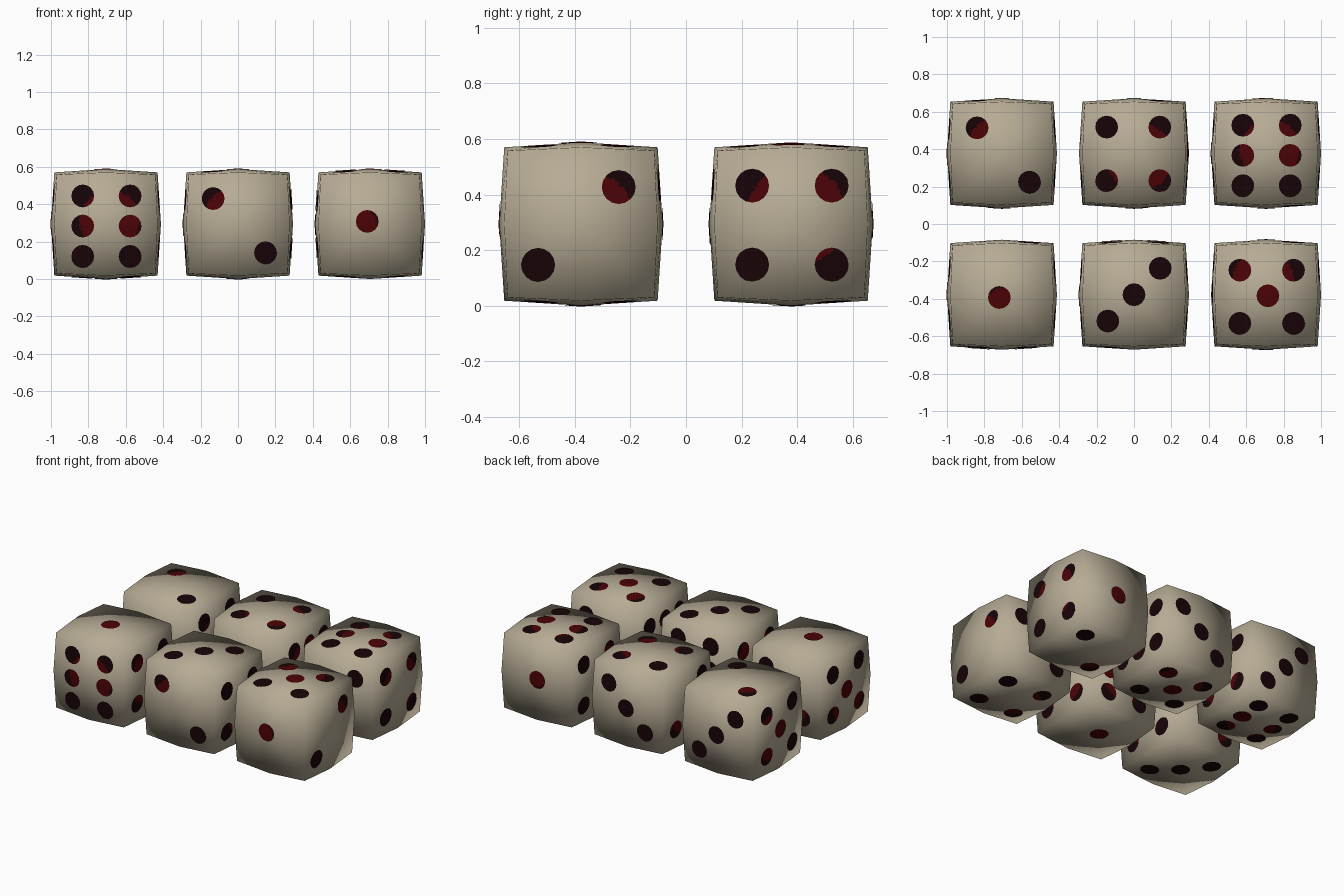
import bpy, bmesh
from mathutils import Vector, Matrix
from mathutils.bvhtree import BVHTree

cube = bpy.data.objects.get("Cube")
if cube:
    bpy.data.objects.remove(cube, do_unlink=True)

HALF = 0.294          # face centre distance from die centre
EDGE, CORNER = 0.276, 0.264
PIP_R, LIFT = 0.061, 0.003
X, Y, Z = Vector((1, 0, 0)), Vector((0, 1, 0)), Vector((0, 0, 1))


def make_material(name, rgb):
    mat = bpy.data.materials.new(name)
    mat.use_nodes = True
    col = (*rgb, 1.0)
    mat.diffuse_color = col
    bsdf = next(n for n in mat.node_tree.nodes if n.type == 'BSDF_PRINCIPLED')
    bsdf.inputs["Base Color"].default_value = col
    bsdf.inputs["Roughness"].default_value = 0.6
    return mat


ivory = make_material("ivory", (0.47, 0.41, 0.30))
near_black = make_material("near black", (0.009, 0.001, 0.002))
dark_red = make_material("dark red", (0.07, 0.001, 0.002))


def make_mesh(bm, name, *mats):
    mesh = bpy.data.meshes.new(name)
    bm.to_mesh(mesh)
    for mat in mats:
        mesh.materials.append(mat)
    for p in mesh.polygons:
        p.use_smooth = True
    return mesh


def add_object(name, mesh):
    ob = bpy.data.objects.new(name, mesh)
    bpy.context.collection.objects.link(ob)
    return ob


def die_body():
    """Cube with each face split in four and swollen towards its middle."""
    bm = bmesh.new()
    bmesh.ops.create_cube(bm, size=2)
    bmesh.ops.subdivide_edges(bm, edges=bm.edges[:], cuts=1, use_grid_fill=True)
    size = {1: HALF, 2: EDGE, 3: CORNER}
    rank = {}
    for v in bm.verts:
        rank[v] = sum(abs(c) > 0.5 for c in v.co)
        v.co *= size[rank[v]]
    # crease each quarter from face middle to corner
    for f in bm.faces[:]:
        mid = next(v for v in f.verts if rank[v] == 1)
        corner = next(v for v in f.verts if rank[v] == 3)
        bmesh.utils.face_split(f, mid, corner)
    bm.normal_update()
    return bm


def grid(us, vs):
    return [(u, v) for u in us for v in vs]


# outward direction, in-face axes, pip centres, and the round zone
# (centre and radius) inside which the pips are red
SIDES = [
    (-Y, X, Z, [(-0.015, 0.014)], (-0.05, 0.0), 0.085),                    # one
    (X, Y, Z, [(0.136, 0.133), (-0.154, -0.147)], (0.04, 0.03), 0.15),     # two
    (Y, X, Z, [(0.141, 0.14), (0, 0), (-0.141, -0.14)], (0, 0), 0),        # three
    (-Z, X, Y, grid((-0.138, 0.146), (-0.146, 0.14)), (-0.03, -0.02), 0.18),  # four
    (Z, X, Y, grid((-0.14, 0.147), (-0.153, 0.131)) + [(0.01, -0.006)],
     (-0.015, 0.07), 0.165),                                               # five
    (-X, Y, Z, grid((-0.15, 0.011, 0.173), (-0.129, 0.124)),
     (-0.02, -0.02), 0.16),                                                # six
]


def die_pips(body):
    """Thin round plates laid onto the swollen faces."""
    tree = BVHTree.FromBMesh(body)
    bm = bmesh.new()
    for n, u, w, spots, red_at, red_size in SIDES:
        red_centre = u * red_at[0] + w * red_at[1]
        for a, b in spots:
            pip = bmesh.new()
            m = Matrix((u, w, n)).transposed().to_4x4()
            m.translation = u * a + w * b + n
            bmesh.ops.create_circle(pip, cap_ends=True, cap_tris=True,
                                    segments=16, radius=PIP_R, matrix=m)
            bmesh.ops.subdivide_edges(pip, edges=pip.edges[:], cuts=2,
                                      use_grid_fill=True)
            for v in pip.verts:
                v.co = tree.ray_cast(v.co, -n)[0] + n * LIFT
            for f in pip.faces:
                f.normal_update()
                if f.normal.dot(n) < 0:
                    f.normal_flip()
                mid = f.calc_center_median()
                flat = mid - n * mid.dot(n)
                f.material_index = int((flat - red_centre).length < red_size)
            part = bpy.data.meshes.new("pip")
            pip.to_mesh(part)
            pip.free()
            bm.from_mesh(part)
            bpy.data.meshes.remove(part)
    return bm


body = die_body()
pips = die_pips(body)
body_mesh = make_mesh(body, "die", ivory)
pips_mesh = make_mesh(pips, "die_pips", near_black, dark_red)
body.free()
pips.free()

# column, row, and the die directions that point along x, y and z
DICE = [
    (-1, -1, (-Z, X, -Y)),
    (0, -1, (-Z, -X, Y)),
    (1, -1, (X, Y, Z)),
    (-1, 1, (-Z, Y, X)),
    (0, 1, (-X, Y, -Z)),
    (1, 1, (-Z, -Y, -X)),
]

for i, (col, row, axes) in enumerate(DICE, 1):
    die = add_object(f"die_{i}", body_mesh)
    turn = Matrix(axes).to_4x4()
    turn.translation = (col * (1 - HALF), row * 0.378, HALF)
    die.matrix_world = turn
    dots = add_object(f"die_{i}_pips", pips_mesh)
    dots.parent = die
